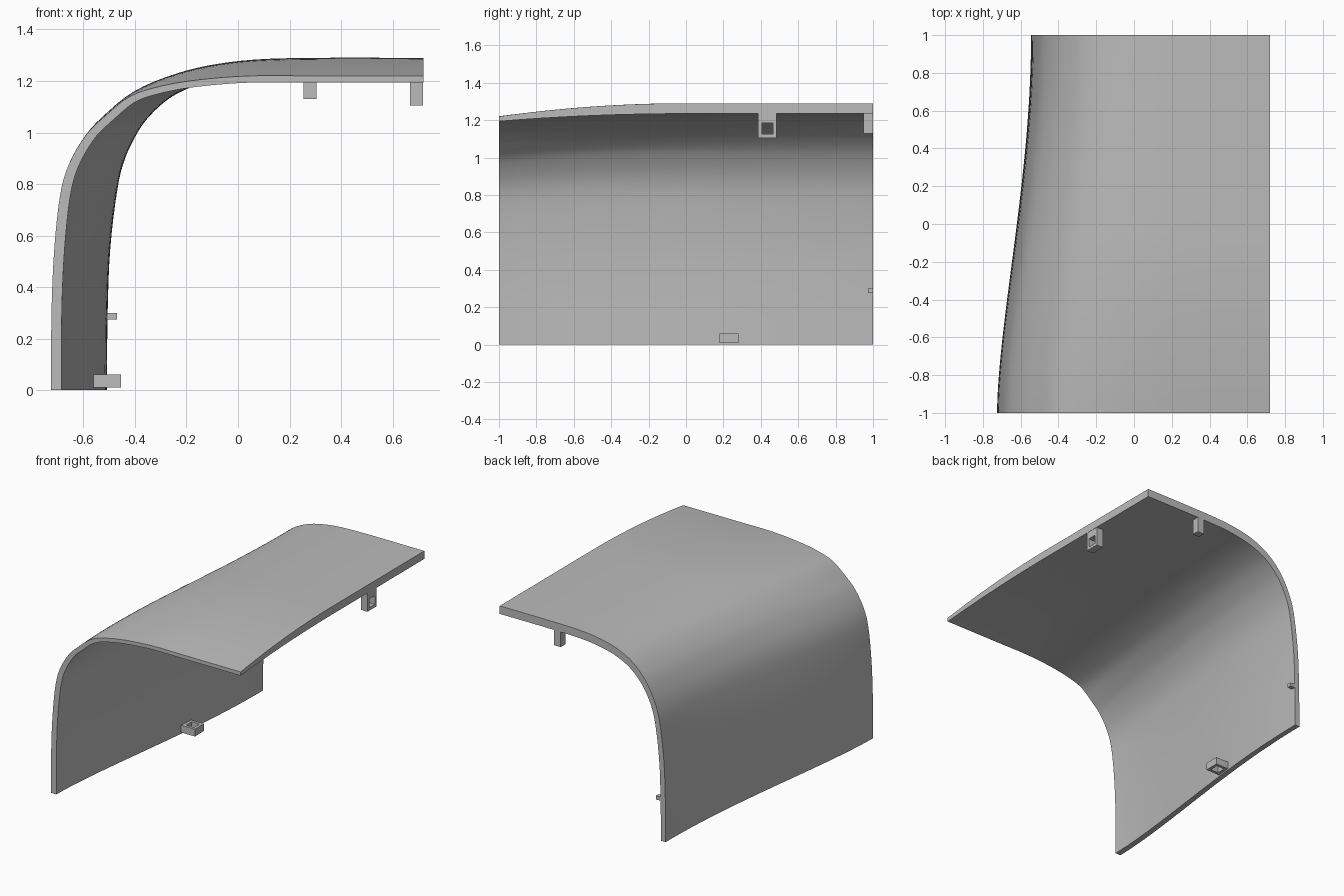
import bpy, bmesh, math
from mathutils import Vector

cube = bpy.data.objects.get("Cube")
if cube:
    bpy.data.objects.remove(cube, do_unlink=True)

grey = bpy.data.materials.new("plain grey")
grey.use_nodes = True
colour = (0.5, 0.5, 0.5, 1)
grey.diffuse_color = colour
grey.node_tree.nodes["Principled BSDF"].inputs["Base Color"].default_value = colour


def finish(name, bm, smooth=False):
    """Turn a bmesh into a named object with the grey material."""
    bmesh.ops.recalc_face_normals(bm, faces=bm.faces)
    mesh = bpy.data.meshes.new(name)
    bm.to_mesh(mesh)
    bm.free()
    mesh.materials.append(grey)
    obj = bpy.data.objects.new(name, mesh)
    bpy.context.collection.objects.link(obj)
    if smooth:
        bpy.ops.object.select_all(action='DESELECT')
        obj.select_set(True)
        bpy.context.view_layer.objects.active = obj
        bpy.ops.object.shade_smooth_by_angle(angle=math.radians(35))
    return obj


def bridge(bm, a, b):
    """Join two closed loops of vertices with quads."""
    for i in range(len(a)):
        j = (i + 1) % len(a)
        bm.faces.new((a[i], a[j], b[j], b[i]))


def box(name, low, high):
    bm = bmesh.new()
    bmesh.ops.create_cube(bm, size=1)
    for v in bm.verts:
        v.co = [l + (c + 0.5) * (h - l) for c, l, h in zip(v.co, low, high)]
    return finish(name, bm)


def lug(name, low, high, hole_low, hole_high, axis):
    """Box with a square hole straight through along the given axis."""
    bm = bmesh.new()
    u, w = [k for k in range(3) if k != axis]

    def loop(lo, hi, depth):
        verts = []
        for a, b in ((lo[u], lo[w]), (hi[u], lo[w]), (hi[u], hi[w]), (lo[u], hi[w])):
            co = [depth] * 3
            co[u], co[w] = a, b
            verts.append(bm.verts.new(co))
        return verts

    outer = [loop(low, high, d) for d in (low[axis], high[axis])]
    inner = [loop(hole_low, hole_high, d) for d in (low[axis], high[axis])]
    bridge(bm, *outer)
    bridge(bm, *inner)
    for a, b in zip(outer, inner):
        bridge(bm, a, b)
    return finish(name, bm)


# Outer profiles (x, z) of the curved panel at its front and back ends
FRONT = [(-.725, 0), (-.724, .3), (-.713, .55), (-.69, .76), (-.655, .88),
         (-.59, .99), (-.52, 1.06), (-.42, 1.14), (-.3, 1.18), (-.15, 1.205),
         (.05, 1.22), (.3, 1.22), (.72, 1.22)]
BACK = [(-.545, 0), (-.542, .3), (-.532, .55), (-.505, .78), (-.475, .91),
        (-.425, 1.02), (-.37, 1.1), (-.29, 1.175), (-.2, 1.225), (-.09, 1.26),
        (.07, 1.283), (.3, 1.29), (.72, 1.29)]


def spline(points, steps=4):
    """Smooth curve through the points."""
    p = [Vector(q) for q in points]
    p = [2 * p[0] - p[1]] + p + [2 * p[-1] - p[-2]]
    out = []
    for a, b, c, d in zip(p, p[1:], p[2:], p[3:]):
        for k in range(steps):
            t = k / steps
            out.append(b + (c - a) * t / 2 + (2 * a - 5 * b + 4 * c - d) * t**2 / 2
                       + (3 * b - a - 3 * c + d) * t**3 / 2)
    return out + [p[-2]]


def offset(curve, side, top):
    """Inner curve: wall thickness changes from the side to the top."""
    inner, last = [], len(curve) - 1
    for i, p in enumerate(curve):
        t = (curve[min(i + 1, last)] - curve[max(i - 1, 0)]).normalized()
        n = Vector((t.y, -t.x))
        if i == 0:
            n = Vector((1, 0))
        elif i == last:
            n = Vector((0, -1))
        inner.append(p + n * (side + (top - side) * n.y**2))
    return inner


# Curved panel, lofted from the front profile to the back profile
front, back = spline(FRONT), spline(BACK)
front += offset(front, .04, .026)[::-1]
back += offset(back, .036, .055)[::-1]
bm = bmesh.new()
rows, ROWS = [], 32
for r in range(ROWS + 1):
    t = r / ROWS
    s = t ** .85
    sx = s * s * (3 - 2 * s)
    sz = 1 - max(0, 1 - 2 * t) ** 2
    rows.append([bm.verts.new((f.x + (b.x - f.x) * sx, 2 * t - 1, f.y + (b.y - f.y) * sz))
                 for f, b in zip(front, back)])
for a, b in zip(rows, rows[1:]):
    bridge(bm, a, b)
n = len(front)
for row in (rows[0], rows[-1]):
    for i in range(n // 2 - 1):
        bm.faces.new((row[i], row[i + 1], row[n - 2 - i], row[n - 1 - i]))
finish("curved_panel", bm, smooth=True)

# Mounting lugs and locating pegs on the inside
lug("top_lug", (.667, .385, 1.105), (.718, .485, 1.245),
    (.667, .405, 1.125), (.718, .465, 1.185), axis=0)
lug("bottom_lug", (-.565, .18, .01), (-.455, .28, .06),
    (-.535, .2, .01), (-.475, .26, .06), axis=2)
box("top_peg", (.255, .95, 1.13), (.305, 1, 1.245))
box("side_peg", (-.52, .972, .275), (-.47, 1, .3))
